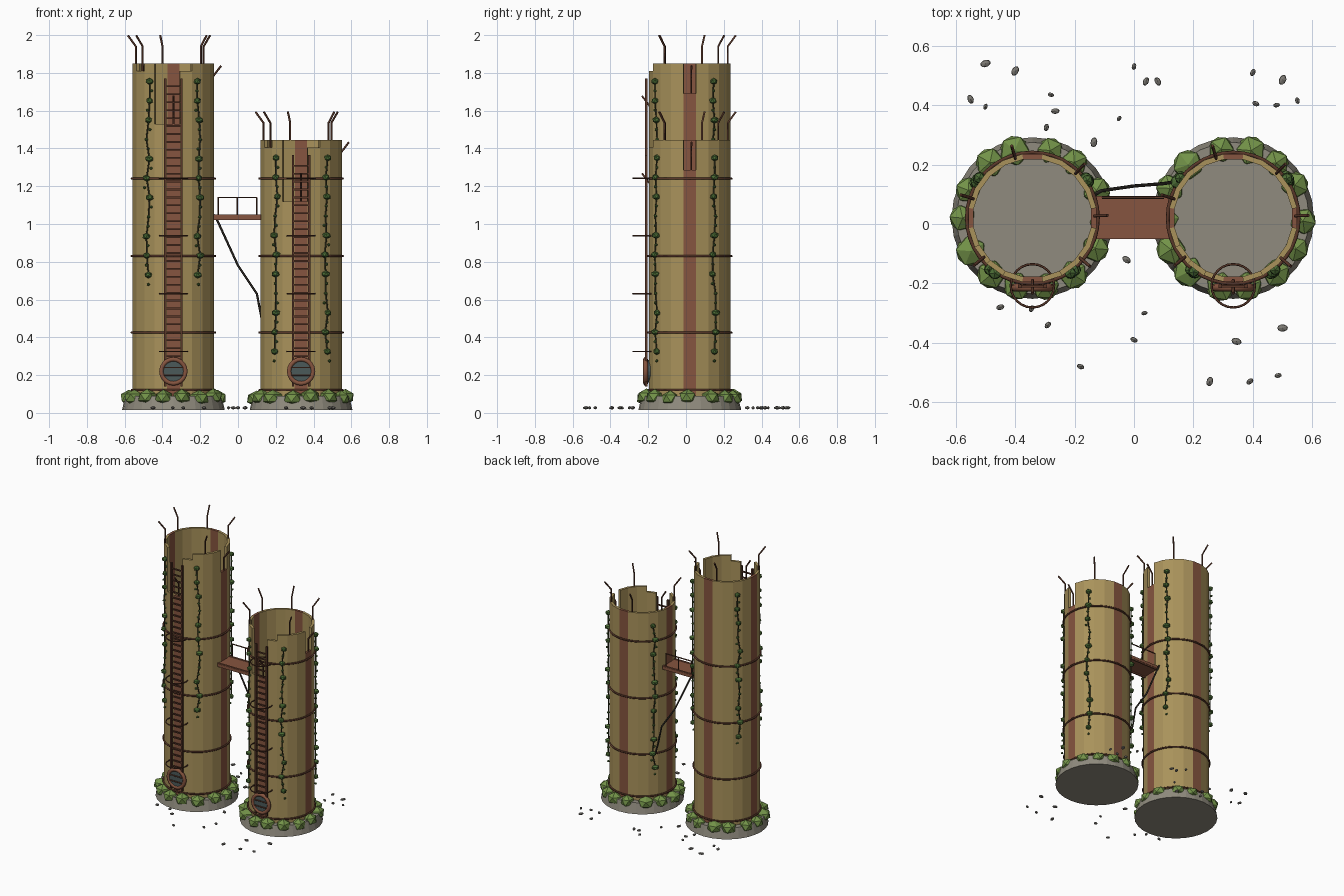
import bpy, bmesh, random
from math import sin, cos, pi, radians
from mathutils import Vector, Matrix, Euler

if "Cube" in bpy.data.objects:
    bpy.data.objects.remove(bpy.data.objects["Cube"])

random.seed(4)
CY, R, N = 0.02, 0.218, 20


def mat(name, *rgb):
    m = bpy.data.materials.new(name)
    m.diffuse_color = (*rgb, 1)
    m.use_nodes = True
    m.node_tree.nodes["Principled BSDF"].inputs["Base Color"].default_value = m.diffuse_color
    return m


TAN = mat("tan_panel", .40, .29, .105)
RUST = mat("rust", .24, .09, .05)
IRON = mat("dark_rust", .10, .038, .022)
GREY = mat("concrete", .28, .26, .21)
STONE = mat("stone", .20, .19, .17)
LEAF = mat("shrub", .17, .29, .065)
VINE = mat("vine_leaf", .07, .15, .035)
STEM = mat("stem", .05, .05, .02)
GLASS = mat("hatch_plate", .07, .10, .10)
CABLE = mat("cable", .03, .025, .02)


def finish(name, bm, *mats):
    bmesh.ops.recalc_face_normals(bm, faces=bm.faces)
    me = bpy.data.meshes.new(name)
    bm.to_mesh(me)
    bm.free()
    for m in mats:
        me.materials.append(m)
    ob = bpy.data.objects.new(name, me)
    bpy.context.collection.objects.link(ob)
    return ob


def tubes(name, paths, radius, m, cyclic=False):
    """Several poly paths swept with a small round section."""
    cu = bpy.data.curves.new(name, 'CURVE')
    cu.dimensions = '3D'
    cu.bevel_depth, cu.bevel_resolution, cu.use_fill_caps = radius, 1, True
    for pts in paths:
        s = cu.splines.new('POLY')
        s.points.add(len(pts) - 1)
        for p, co in zip(s.points, pts):
            p.co = (*co, 1)
        s.use_cyclic_u = cyclic
    cu.materials.append(m)
    ob = bpy.data.objects.new(name, cu)
    bpy.context.collection.objects.link(ob)
    bpy.ops.object.select_all(action='DESELECT')
    bpy.context.view_layer.objects.active = ob
    ob.select_set(True)
    bpy.ops.object.convert(target='MESH')


def circle(cx, cy, z, r, n=40):
    return [(cx + r * cos(2 * pi * i / n), cy + r * sin(2 * pi * i / n), z) for i in range(n)]


def blob(bm, co, size, spin=None):
    rot = Euler(spin or (0, 0, random.uniform(0, 6))).to_matrix().to_4x4()
    m = Matrix.Translation(co) @ rot @ Matrix.Diagonal((*size, 1))
    bmesh.ops.create_icosphere(bm, subdivisions=1, radius=1, matrix=m)


def box(bm, lo, hi):
    lo, hi = Vector(lo), Vector(hi)
    bmesh.ops.create_cube(bm, size=1, matrix=Matrix.Translation((lo + hi) / 2) @ Matrix.Diagonal((*(hi - lo), 1)))


def tower(tag, cx, top, notch):
    def on(deg, r, z):
        return Vector((cx + r * cos(radians(deg)), CY + r * sin(radians(deg)), z))

    # round concrete footing
    bm = bmesh.new()
    bmesh.ops.create_cone(bm, cap_ends=True, segments=28, radius1=.272, radius2=.255, depth=.075,
                          matrix=Matrix.Translation((cx, CY, .0525)))
    finish(tag + "_footing", bm, GREY)

    # wall panels, some broken off lower
    heights = {0: top - .16, 12: top - .04, 14: notch, 15: notch, 16: top - .04}
    bm = bmesh.new()
    for k in range(N):
        h = heights.get(k, top)
        a0, a1 = (k - .5) * 360 / N, (k + .5) * 360 / N
        rings = [[bm.verts.new(on(a, r, z)) for a, r in ((a0, R), (a1, R), (a1, R - .018), (a0, R - .018))]
                 for z in (.085, h)]
        faces = [bm.faces.new(q) for q in rings]
        for i in range(4):
            j = (i + 1) % 4
            faces.append(bm.faces.new((rings[0][i], rings[0][j], rings[1][j], rings[1][i])))
        for f in faces:
            f.material_index = int(k % 5 == 0)
    finish(tag + "_wall_panels", bm, TAN, RUST)

    # hoops and bent reinforcing rods
    tubes(tag + "_hoops", [circle(cx, CY, z, R + .003) for z in (.12, .425, .83, 1.24)], .006, IRON, True)
    rods = []
    for a, h in ((46, top), (106, top), (162, top), (219, top), (320, top), (2, top - .16), (270, notch)):
        rods.append([on(a, R - .009, h - .05), on(a, R - .009, h + .09), on(a, R + .035, h + .148)])
    tubes(tag + "_rods", rods, .0055, IRON)

    # ladder with guard hoops
    yl, zt = CY - R - .012, top - .08
    bm = bmesh.new()
    for s in (-1, 1):
        box(bm, (cx + s * .043 - .006, yl - .006, .14), (cx + s * .043 + .006, yl + .006, zt))
    n = int((zt - .17) / .042)
    for i in range(n):
        z = .17 + i * .042
        box(bm, (cx - .043, yl - .004, z), (cx + .043, yl + .004, z + .009))
    finish(tag + "_ladder", bm, IRON)
    tubes(tag + "_ladder_guards", [circle(cx, CY - R - .01, z, .073, 24) for z in (.325, .63, .937, 1.243)],
          .004, IRON, True)

    # round hatch at the foot of the ladder
    bm = bmesh.new()
    face = Matrix.Translation((cx, yl + .006, .22)) @ Matrix.Rotation(pi / 2, 4, 'X')
    bmesh.ops.create_cone(bm, cap_ends=True, segments=20, radius1=.06, radius2=.06, depth=.032, matrix=face)
    finish(tag + "_hatch", bm, GLASS)
    tubes(tag + "_hatch_frame", [[(cx + .064 * cos(i * pi / 10), yl - .004, .22 + .064 * sin(i * pi / 10))
                                  for i in range(20)]], .013, RUST, True)
    tubes(tag + "_hatch_bars", [[(cx - .05, yl - .012, z), (cx + .05, yl - .012, z)] for z in (.2, .24)], .004, IRON)

    # shrubs around the footing
    bm = bmesh.new()
    for i in range(14):
        a = i * 360 / 14 + random.uniform(-3, 3)
        s = random.uniform(.047, .058)
        blob(bm, on(a, .235, .08 + random.uniform(-.006, .006)), (s, s, .043))
    finish(tag + "_shrubs", bm, LEAF)

    # climbing vines
    stems, bm = [], bmesh.new()
    for a in (35, 145, 233, 307):
        zs = [top - .095 - .1025 * i for i in range(11)]
        pts = [on(a + random.uniform(-3, 3), R + .006, z) for z in zs]
        stems.append(pts)
        for i, p in enumerate(pts):
            if i in (3, 7):
                blob(bm, p, (.010, .010, .009))
            else:
                s = random.uniform(.019, .026)
                blob(bm, p, (s, s, .018))
            blob(bm, p + Vector((random.uniform(-.012, .012), 0, -.05)), (.009, .009, .008))
    tubes(tag + "_vine_stems", stems, .004, STEM)
    finish(tag + "_vine_leaves", bm, VINE)


tower("tall_tower", -.342, 1.85, 1.53)
tower("short_tower", .334, 1.445, 1.12)

# footbridge with edge beams and one railing at the back
bm = bmesh.new()
box(bm, (-.13, -.05, 1.03), (.122, .095, 1.045))
for y in (-.048, .083):
    box(bm, (-.13, y, 1.022), (.122, y + .01, 1.05))
finish("bridge_deck", bm, RUST)
rail = [[(x, .088, 1.04), (x, .088, 1.14)] for x in (-.105, -.003, .098)]
tubes("bridge_railing", rail + [[(-.108, .088, 1.14), (.101, .088, 1.14)]], .004, IRON)

# sagging cable between the towers
tubes("cable", [[(-.13, .10, 1.05), (-.11, .112, 1.02), (0, .128, .78), (.10, .136, .63),
                 (.125, .14, .50), (.145, .145, .42)]], .006, CABLE)

# scattered rubble
spots = [(-.5, .54), (-.4, .515), (-.55, .42), (-.5, .395), (-.28, .435), (-.265, .38), (-.295, .325),
         (-.135, .275), (-.05, .355), (0, .53), (.04, .48), (.08, .48), (.4, .51), (.5, .485), (.41, .405),
         (.48, .4), (.55, .415), (-.025, -.12), (-.45, -.28), (-.345, -.285), (-.29, -.34), (-.18, -.48),
         (0, -.39), (.035, -.3), (.255, -.53), (.39, -.53), (.485, -.51), (.345, -.395), (.5, -.35)]
bm = bmesh.new()
for x, y in spots:
    s = random.uniform(.009, .017)
    blob(bm, (x, y, .027), (s * 1.2, s * .8, .009))
finish("rubble", bm, STONE)
